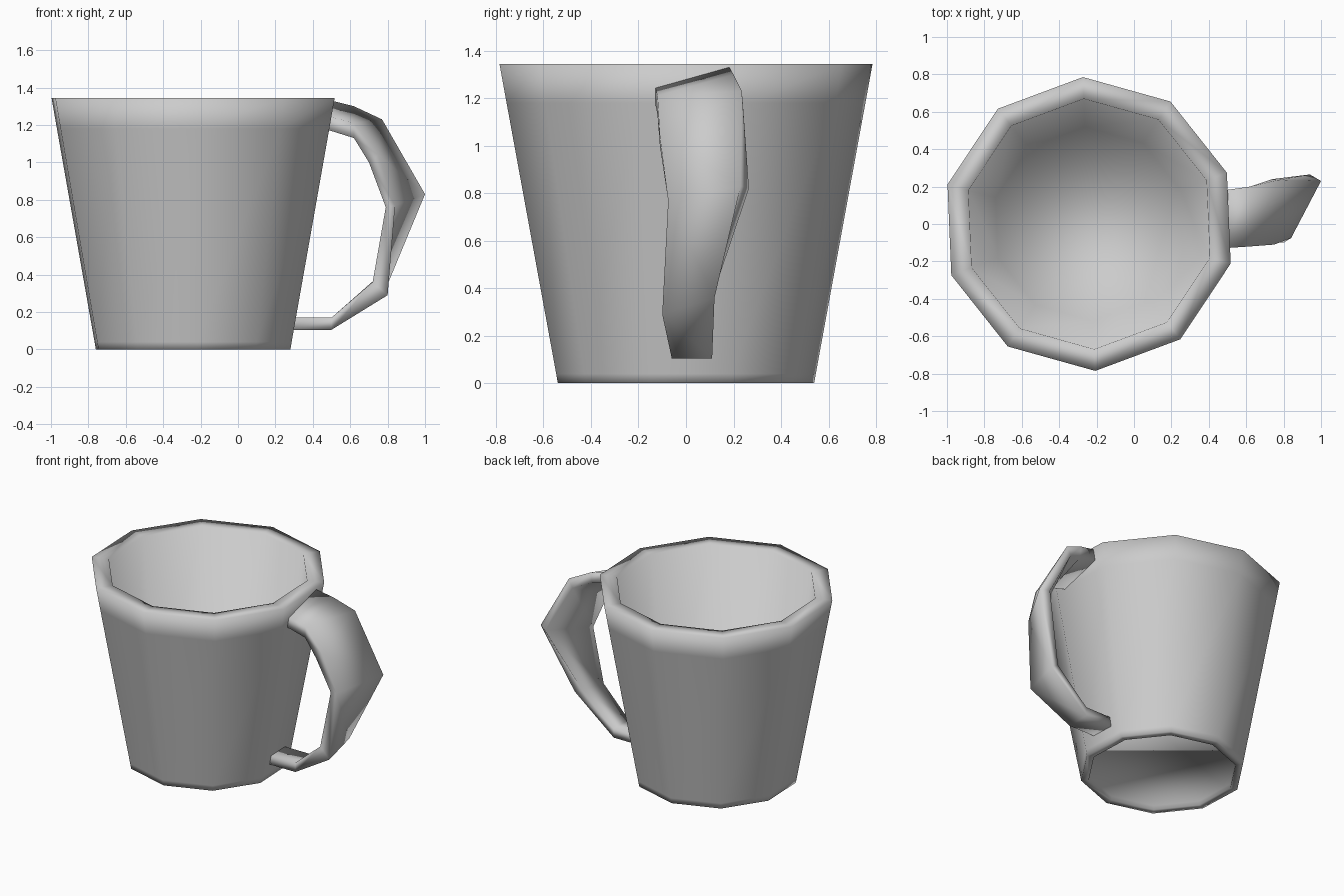
import bpy, bmesh, math

SIDES, CX, TURN = 10, -0.24, math.radians(20.4)


def finish(name, bm):
    bmesh.ops.recalc_face_normals(bm, faces=bm.faces)
    for f in bm.faces:
        f.smooth = True
    mesh = bpy.data.meshes.new(name)
    bm.to_mesh(mesh)
    bm.free()
    obj = bpy.data.objects.new(name, mesh)
    bpy.context.collection.objects.link(obj)
    return obj


def loft(name, rings):
    """Skin a list of equal-length point rings and cap both ends."""
    bm = bmesh.new()
    loops = [[bm.verts.new(p) for p in ring] for ring in rings]
    n = len(loops[0])
    for a, b in zip(loops, loops[1:]):
        for i in range(n):
            j = (i + 1) % n
            bm.faces.new((a[i], a[j], b[j], b[i]))
    bm.faces.new(loops[0])
    bm.faces.new(loops[-1])
    return finish(name, bm)


def ring(r, z):
    return [(CX + r * math.cos(TURN + math.tau * i / SIDES),
             r * math.sin(TURN + math.tau * i / SIDES), z) for i in range(SIDES)]


# Cup: underside, foot ring, outer wall, flat rim, inner wall, floor
profile = [(0.49, 0.03), (0.49, 0.0), (0.54, 0.0), (0.547, 0.04),
           (0.756, 1.18), (0.786, 1.345), (0.67, 1.345), (0.52, 0.06)]
loft("cup", [ring(r, z) for r, z in profile])

# Handle: twisted strap, each section = outer front, outer back, inner back, inner front
sections = [
    [(0.47, -0.13, 1.25), (0.48, 0.18, 1.335), (0.46, 0.18, 1.26), (0.46, -0.13, 1.18)],
    [(0.62, -0.12, 1.21), (0.62, 0.20, 1.30), (0.62, 0.19, 1.22), (0.62, -0.12, 1.13)],
    [(0.75, -0.11, 1.04), (0.77, 0.235, 1.23), (0.74, 0.24, 1.17), (0.70, -0.11, 1.00)],
    [(0.84, -0.075, 0.77), (1.00, 0.23, 0.83), (0.94, 0.265, 0.82), (0.79, -0.07, 0.76)],
    [(0.80, -0.10, 0.29), (0.805, 0.12, 0.36), (0.75, 0.12, 0.39), (0.72, -0.09, 0.36)],
    [(0.50, -0.06, 0.105), (0.50, 0.11, 0.105), (0.50, 0.11, 0.17), (0.50, -0.06, 0.17)],
    [(0.27, -0.06, 0.105), (0.27, 0.11, 0.105), (0.28, 0.11, 0.17), (0.28, -0.06, 0.17)],
]
loft("handle", sections)
